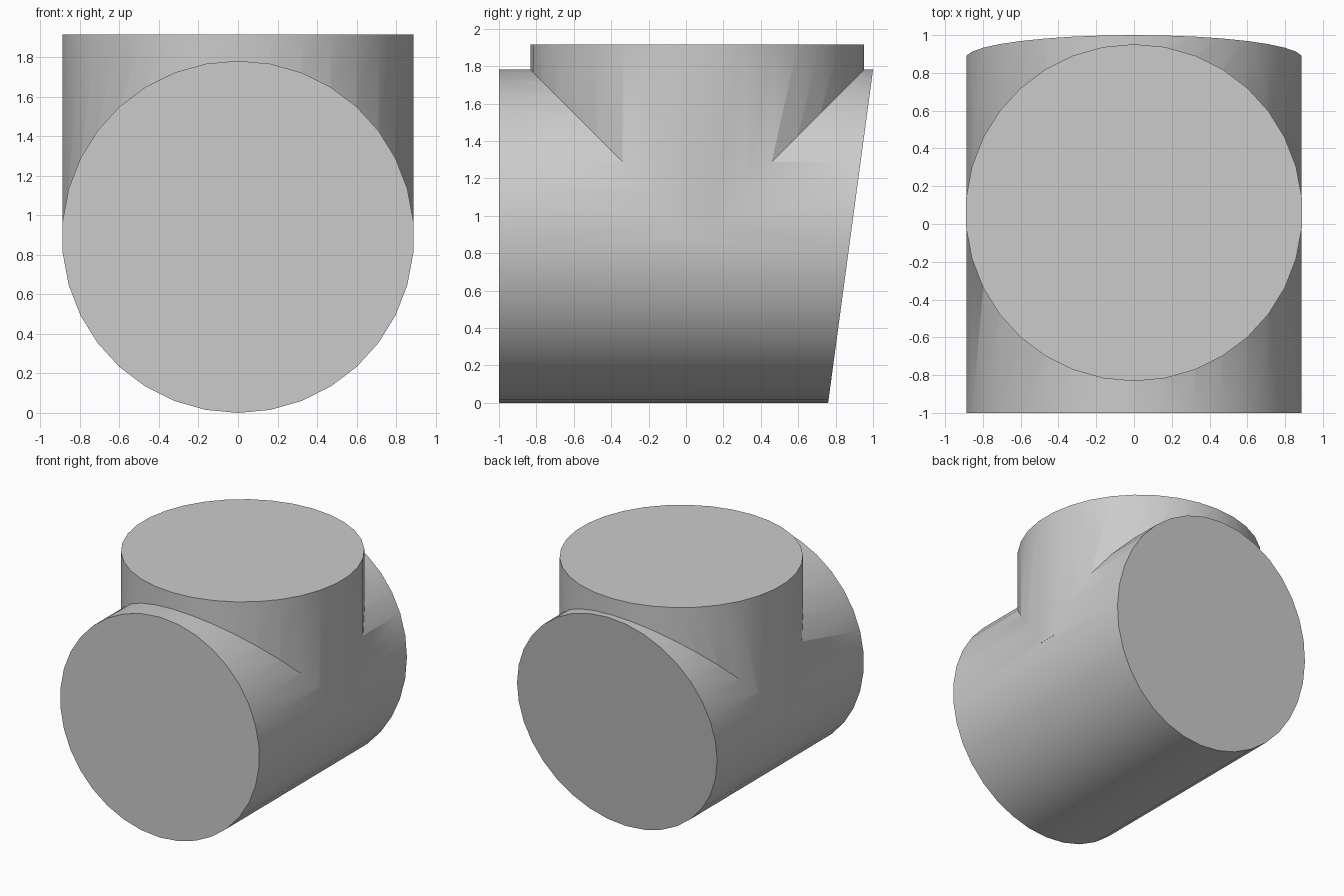
import bpy
import bmesh
from math import sin, cos, pi, radians

cube = bpy.data.objects.get("Cube")
if cube:
    bpy.data.objects.remove(cube, do_unlink=True)

SIDES = 34
R = 0.891          # main pipe radius and axis height
STEM_R = 0.892
STEM_Y = 0.06
TOP = 1.915

grey = bpy.data.materials.new("plain_grey")
grey.use_nodes = True
colour = (0.6, 0.6, 0.6, 1)
grey.diffuse_color = colour
grey.node_tree.nodes["Principled BSDF"].inputs["Base Color"].default_value = colour


def make_tube(name, start, end, split_start=False):
    """Closed tube between two rings, each given by a function of the angle."""
    bm = bmesh.new()
    angles = [2 * pi * i / SIDES for i in range(SIDES)]
    a = [bm.verts.new(start(t)) for t in angles]
    b = [bm.verts.new(end(t)) for t in angles]
    for i in range(SIDES):
        j = (i + 1) % SIDES
        bm.faces.new((a[i], a[j], b[j], b[i]))
    bm.faces.new(b)
    if split_start:
        # roof-shaped underside: two planar halves and a narrow ridge
        q = SIDES // 4
        h = SIDES // 2
        bm.faces.new(a[-q:] + a[:q + 1])
        bm.faces.new(a[q + 1:h + q + 1])
        bm.faces.new((a[q], a[q + 1], a[h + q], a[-q]))
    else:
        bm.faces.new(a)
    bmesh.ops.recalc_face_normals(bm, faces=bm.faces)
    mesh = bpy.data.meshes.new(name)
    bm.to_mesh(mesh)
    bm.free()
    mesh.materials.append(grey)
    obj = bpy.data.objects.new(name, mesh)
    bpy.context.collection.objects.link(obj)
    return obj


# Horizontal pipe with a square front end and a slanted back end
def pipe_front(t):
    return (R * sin(t), -1.0, R + R * cos(t))


def pipe_back(t):
    z = R + R * cos(t)
    return (R * sin(t), 0.76 + 0.24 * z / (2 * R), z)


# Upright branch, mitred underneath so it stays inside the pipe
def stem_bottom(t):
    y = STEM_R * cos(t)
    return (STEM_R * sin(t), STEM_Y + y, R - 0.1 + abs(y))


def stem_top(t):
    return (STEM_R * sin(t), STEM_Y + STEM_R * cos(t), TOP)


pipe = make_tube("pipe_tee", pipe_front, pipe_back)
stem = make_tube("upright_branch", stem_bottom, stem_top, split_start=True)

# Join both into one solid
union = pipe.modifiers.new("join_branch", 'BOOLEAN')
union.operation = 'UNION'
union.solver = 'EXACT'
union.object = stem

bpy.ops.object.select_all(action='DESELECT')
pipe.select_set(True)
bpy.context.view_layer.objects.active = pipe
bpy.ops.object.modifier_apply(modifier=union.name)
bpy.data.objects.remove(stem, do_unlink=True)
bpy.ops.object.shade_smooth_by_angle(angle=radians(30))
